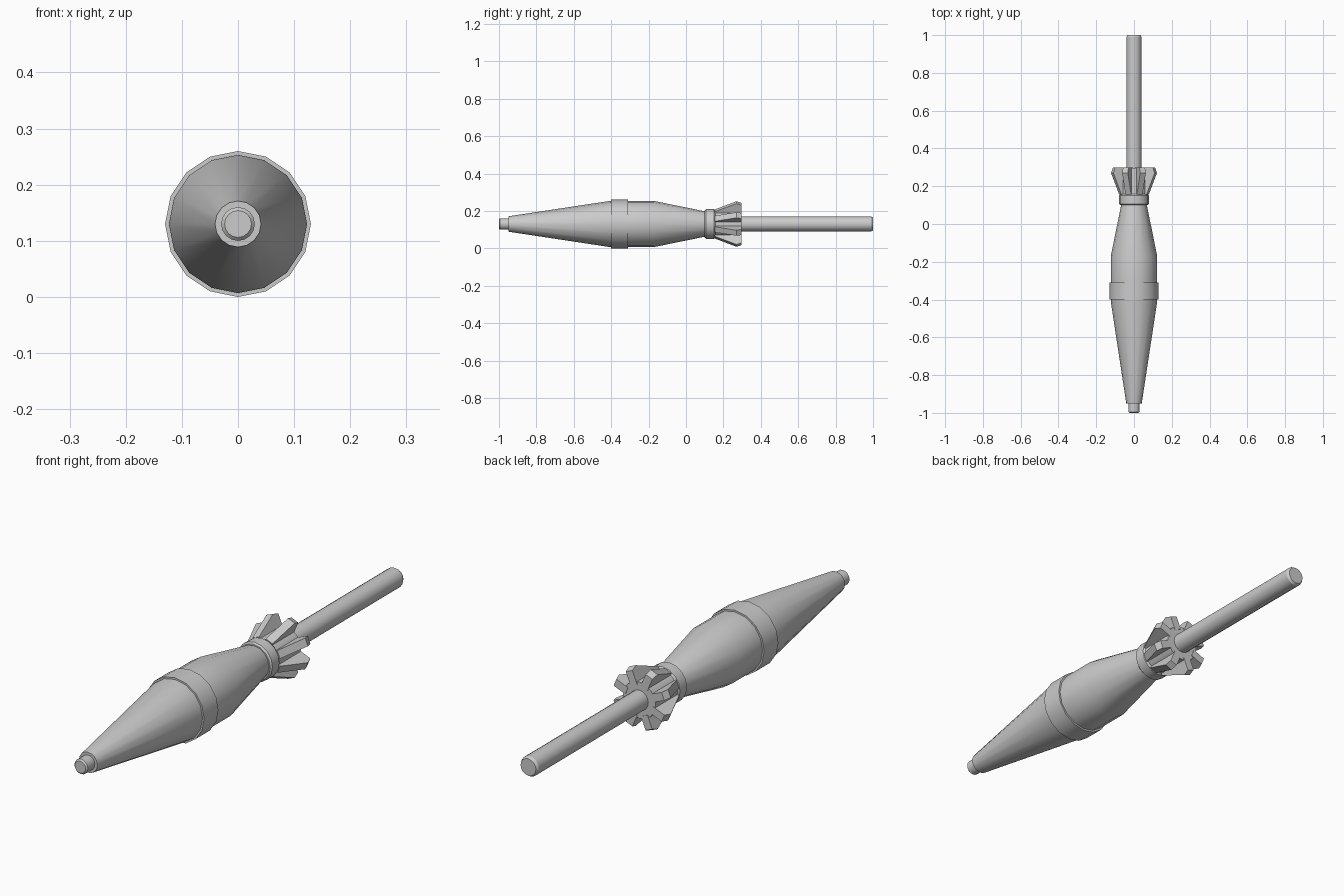
import bpy, bmesh, math
from mathutils import Matrix, Vector

if "Cube" in bpy.data.objects:
    bpy.data.objects.remove(bpy.data.objects["Cube"])

CZ = 0.13   # height of the long axis
SIDES = 16


def finish(bm, name, angle=30):
    bmesh.ops.recalc_face_normals(bm, faces=bm.faces)
    me = bpy.data.meshes.new(name)
    bm.to_mesh(me)
    bm.free()
    ob = bpy.data.objects.new(name, me)
    bpy.context.collection.objects.link(ob)
    bpy.ops.object.select_all(action='DESELECT')
    ob.select_set(True)
    bpy.context.view_layer.objects.active = ob
    bpy.ops.object.shade_smooth_by_angle(angle=math.radians(angle))
    return ob


def lathe(name, profile):
    """Closed turned part along y from (y, radius) pairs."""
    bm = bmesh.new()
    rings = []
    for y, r in profile:
        rings.append([bm.verts.new((r * math.sin(2 * math.pi * i / SIDES), y,
                                    CZ + r * math.cos(2 * math.pi * i / SIDES)))
                      for i in range(SIDES)])
    for a, b in zip(rings, rings[1:]):
        for i in range(SIDES):
            j = (i + 1) % SIDES
            bm.faces.new((a[i], a[j], b[j], b[i]))
    bm.faces.new(rings[0])
    bm.faces.new(rings[-1])
    return finish(bm, name)


# nose cap, body with raised band, rear collar and tail rod
lathe("nose_cap", [(-1.0, 0.024), (-0.994, 0.03), (-0.94, 0.03)])
lathe("body", [(-0.95, 0.041), (-0.41, 0.123), (-0.17, 0.123), (0.11, 0.066)])
lathe("middle_band", [(-0.40, 0.13), (-0.31, 0.13)])
lathe("collar", [(0.10, 0.073), (0.106, 0.079), (0.15, 0.079), (0.158, 0.073), (0.296, 0.073)])
lathe("tail_rod", [(0.28, 0.04), (0.99, 0.04), (1.0, 0.034)])

# flared fins around the collar
FINS = 8
fin_side = [(0.155, 0.06), (0.155, 0.078), (0.27, 0.125), (0.298, 0.115), (0.298, 0.06)]
bm = bmesh.new()
for k in range(FINS):
    rot = Matrix.Translation((0, 0, CZ)) @ Matrix.Rotation(2 * math.pi * (k + 0.5) / FINS, 4, 'Y')
    left, right = [[bm.verts.new(rot @ Vector((x, y, r))) for y, r in fin_side]
                   for x in (-0.016, 0.016)]
    bm.faces.new(left)
    bm.faces.new(right)
    for i in range(len(fin_side)):
        j = (i + 1) % len(fin_side)
        bm.faces.new((left[i], left[j], right[j], right[i]))
finish(bm, "fins", 20)
